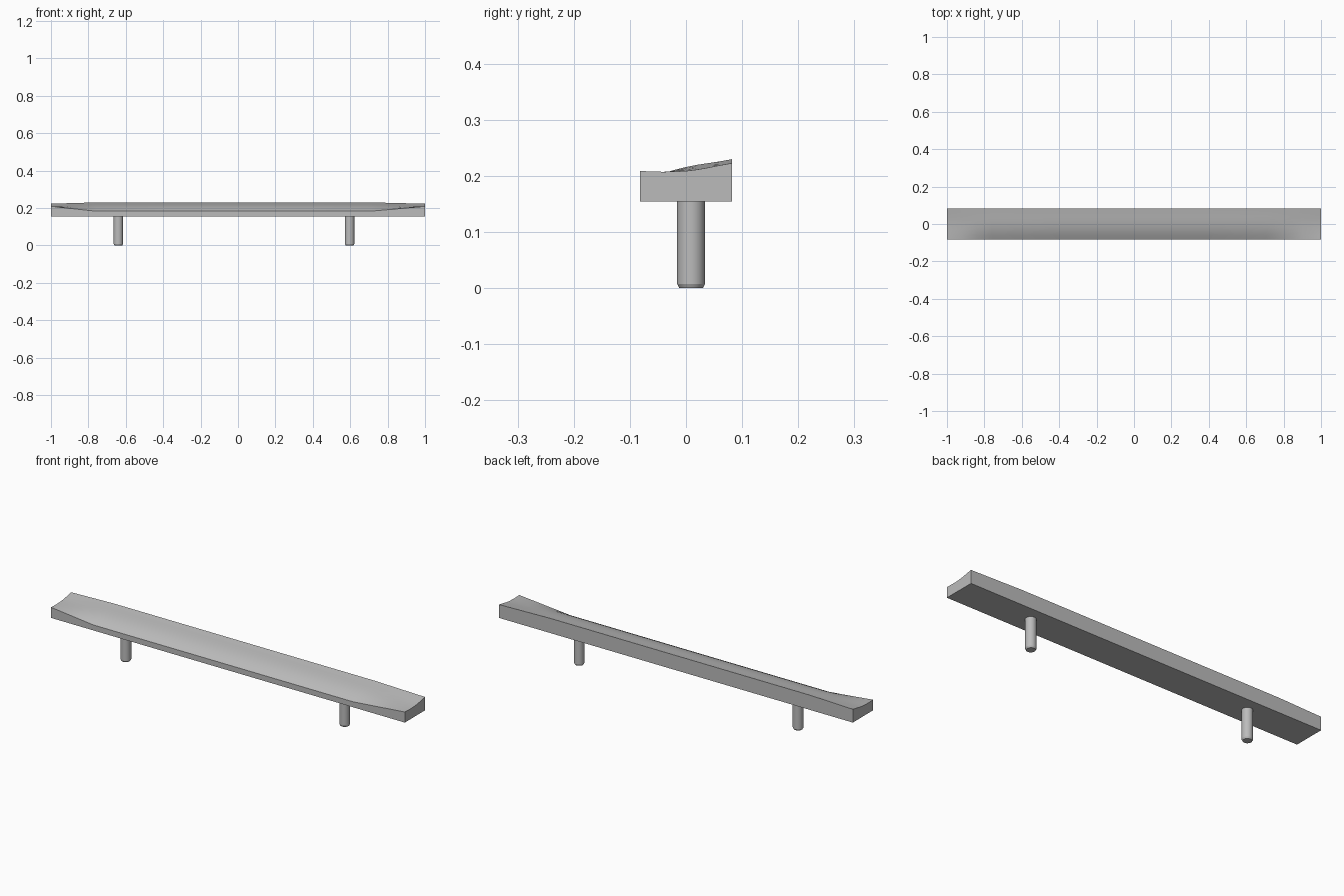
import bpy, bmesh, math

if "Cube" in bpy.data.objects:
    bpy.data.objects.remove(bpy.data.objects["Cube"])

grey = bpy.data.materials.new("satin grey")
grey.use_nodes = True
grey.diffuse_color = (0.5, 0.5, 0.5, 1)
grey.node_tree.nodes["Principled BSDF"].inputs["Base Color"].default_value = (0.5, 0.5, 0.5, 1)


def finish(name, bm):
    bmesh.ops.recalc_face_normals(bm, faces=bm.faces)
    mesh = bpy.data.meshes.new(name)
    bm.to_mesh(mesh)
    bm.free()
    mesh.materials.append(grey)
    obj = bpy.data.objects.new(name, mesh)
    bpy.context.collection.objects.link(obj)
    bpy.ops.object.select_all(action='DESELECT')
    obj.select_set(True)
    bpy.context.view_layer.objects.active = obj
    bpy.ops.object.shade_smooth_by_angle(angle=math.radians(25))
    return obj


# Grip bar: crowned profile along the middle, hollowed profile at both ends
BASE = 0.155
DEPTH = [-0.082, -0.06, -0.04, -0.02, 0, 0.02, 0.04, 0.06, 0.082]
MIDDLE = [0.183, 0.195, 0.204, 0.211, 0.216, 0.22, 0.223, 0.226, 0.23]
END = [0.209, 0.208, 0.2075, 0.208, 0.209, 0.2115, 0.215, 0.219, 0.223]
STATIONS = [-1, -0.92, -0.84, -0.76, -0.4, 0, 0.4, 0.71, 0.8, 0.9, 1]


def section(bm, x):
    start = 0.76 if x < 0 else 0.71
    t = max(0, (abs(x) - start) / (1 - start))
    points = [(y, m + (e - m) * t) for y, m, e in zip(DEPTH, MIDDLE, END)]
    points += [(DEPTH[-1], BASE), (DEPTH[0], BASE)]
    return [bm.verts.new((x, y, z)) for y, z in points]


bm = bmesh.new()
rings = [section(bm, x) for x in STATIONS]
for a, b in zip(rings, rings[1:]):
    for i in range(len(a)):
        j = (i + 1) % len(a)
        bm.faces.new((a[i], a[j], b[j], b[i]))
bm.faces.new(rings[0])
bm.faces.new(rings[-1])
finish("grip_bar", bm)


# Round mounting posts with a small chamfer at the foot
def post(name, x):
    bm = bmesh.new()
    outline = [(0.021, 0), (0.025, 0.008), (0.025, BASE + 0.002)]
    loops = []
    for r, z in outline:
        loops.append([bm.verts.new((x + r * math.cos(k * math.tau / 32),
                                    0.009 + r * math.sin(k * math.tau / 32), z))
                      for k in range(32)])
    for a, b in zip(loops, loops[1:]):
        for i in range(32):
            j = (i + 1) % 32
            bm.faces.new((a[i], a[j], b[j], b[i]))
    bm.faces.new(loops[0])
    bm.faces.new(loops[-1])
    finish(name, bm)


post("right_post", -0.64)
post("left_post", 0.597)
